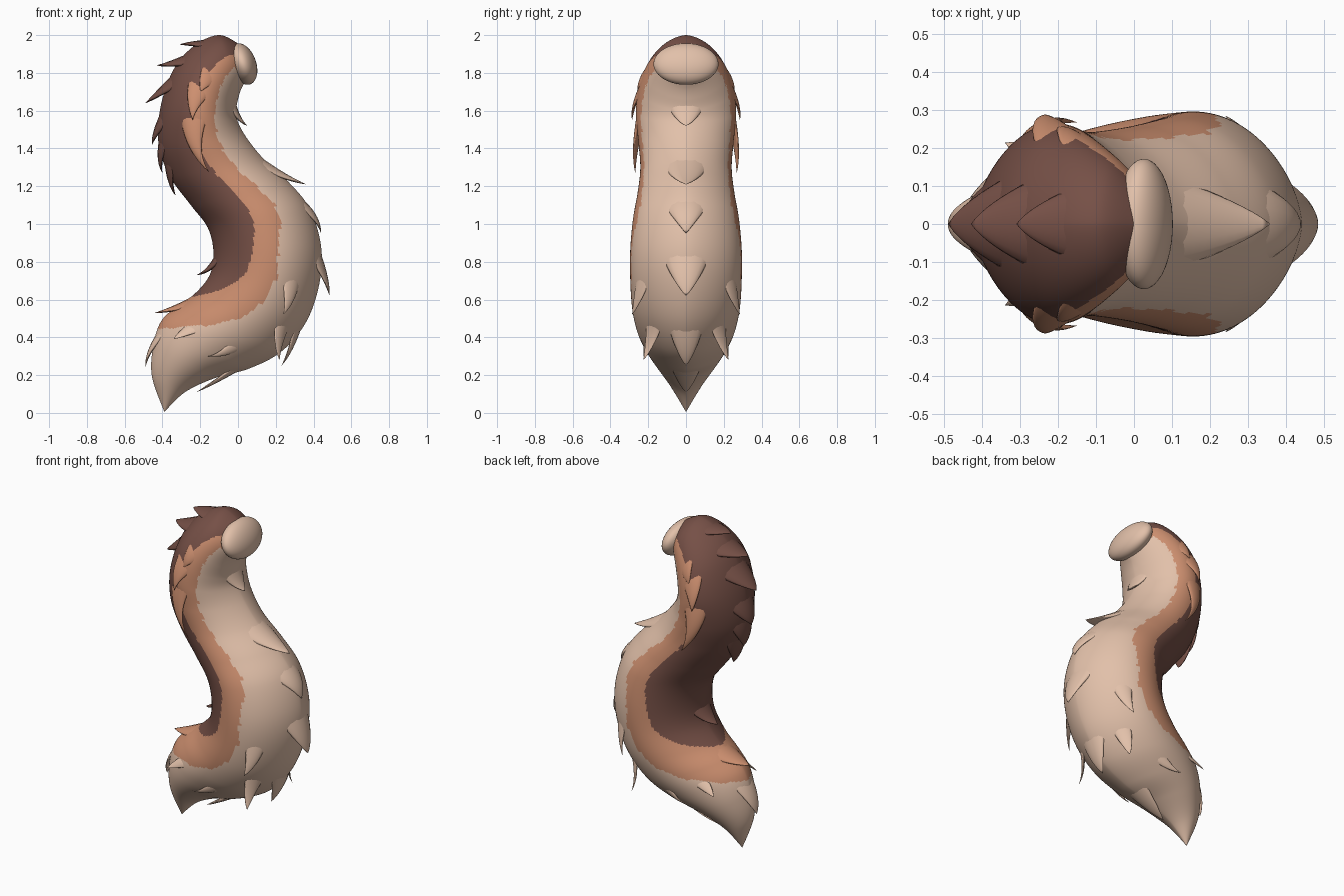
import bpy, bmesh, math
from mathutils import Vector

if "Cube" in bpy.data.objects:
    bpy.data.objects.remove(bpy.data.objects["Cube"])


def material(name, rgb):
    m = bpy.data.materials.new(name)
    m.diffuse_color = (*rgb, 1)
    m.use_nodes = True
    m.node_tree.nodes["Principled BSDF"].inputs["Base Color"].default_value = m.diffuse_color
    return m


DARK = material("dark brown fur", (0.18, 0.08, 0.062))
ORANGE = material("orange brown fur", (0.61, 0.275, 0.16))
CREAM = material("cream fur", (0.76, 0.53, 0.40))
MATS = [DARK, ORANGE, CREAM]

# Tail sections: back x,z / belly x,z / half width / end of dark / end of orange
SECTIONS = [
    (0.01, 1.95, 0.04, 1.76, 0.10, 0.30, 0.60),
    (-0.10, 2.00, 0.015, 1.71, 0.165, 0.38, 0.62),
    (-0.23, 1.945, 0.00, 1.66, 0.217, 0.42, 0.66),
    (-0.34, 1.82, -0.01, 1.60, 0.253, 0.42, 0.70),
    (-0.41, 1.62, 0.00, 1.54, 0.265, 0.42, 0.70),
    (-0.42, 1.42, 0.05, 1.45, 0.252, 0.43, 0.68),
    (-0.36, 1.25, 0.14, 1.34, 0.242, 0.45, 0.68),
    (-0.25, 1.10, 0.27, 1.22, 0.257, 0.46, 0.70),
    (-0.16, 0.98, 0.38, 1.08, 0.28, 0.44, 0.70),
    (-0.13, 0.85, 0.44, 0.88, 0.295, 0.36, 0.60),
    (-0.15, 0.73, 0.43, 0.68, 0.295, 0.29, 0.60),
    (-0.23, 0.63, 0.36, 0.48, 0.285, 0.05, 0.54),
    (-0.33, 0.56, 0.23, 0.325, 0.26, -0.2, 0.38),
    (-0.41, 0.48, 0.06, 0.235, 0.22, -0.2, 0.12),
    (-0.45, 0.35, -0.12, 0.185, 0.165, -0.2, -0.2),
    (-0.455, 0.19, -0.28, 0.11, 0.085, -0.2, -0.2),
    (-0.39, 0.005, -0.39, 0.005, 0.0, -0.2, -0.2),
]
LAST = len(SECTIONS) - 1


def section(t):
    """Smooth interpolation of the section values at position t."""
    i = min(int(t), LAST - 1)
    u = t - i
    p = [SECTIONS[min(max(i + k, 0), LAST)] for k in (-1, 0, 1, 2)]
    return [0.5 * (2 * b + (c - a) * u + (2 * a - 5 * b + 4 * c - d) * u * u
                   + (3 * b - a - 3 * c + d) * u ** 3) for a, b, c, d in zip(*p)]


def surface(t, deg):
    """Point on the tail: 0 degrees is the back, 180 the belly, 90 the front side."""
    lx, lz, rx, rz, w = section(t)[:5]
    c, s = math.cos(math.radians(deg)), math.sin(math.radians(deg))
    s *= abs(s) ** 0.25  # slightly pointed towards back and belly
    return Vector(((lx + rx) / 2 + (lx - rx) / 2 * c, -w * s,
                   (lz + rz) / 2 + (lz - rz) / 2 * c))


def loft(name, rings, mats, rule=None, tip=None):
    """Skin closed rings into a smooth mesh, optionally ending in a point."""
    bm = bmesh.new()
    rows = [[bm.verts.new(p) for p in r] for r in rings]
    n = len(rows[0])
    for i in range(len(rows) - 1):
        for j in range(n):
            k = (j + 1) % n
            f = bm.faces.new((rows[i][j], rows[i][k], rows[i + 1][k], rows[i + 1][j]))
            if rule:
                f.material_index = rule(i, j)
    bm.faces.new(rows[0])
    if tip is not None:
        v = bm.verts.new(tip)
        for j in range(n):
            f = bm.faces.new((rows[-1][j], rows[-1][(j + 1) % n], v))
            if rule:
                f.material_index = rule(len(rows) - 1, j)
    bmesh.ops.recalc_face_normals(bm, faces=bm.faces)
    for f in bm.faces:
        f.smooth = True
    me = bpy.data.meshes.new(name)
    bm.to_mesh(me)
    bm.free()
    for m in mats:
        me.materials.append(m)
    ob = bpy.data.objects.new(name, me)
    bpy.context.collection.objects.link(ob)
    return ob


# Tail body, striped by position between back and belly with a ragged edge
STEPS, AROUND = 14, 160


def stripe(i, j):
    t = (i + 0.5) / STEPS
    f = (1 - math.cos(2 * math.pi * (j + 0.5) / AROUND)) / 2
    dark, orange = section(min(t, LAST))[5:]
    rag = 0.03 * ((t * 1.3) % 1 - 0.5)
    return 0 if f < dark + rag * 0.3 else 1 if f < orange + rag else 2


rings = [[surface(i / STEPS, 360 * j / AROUND) for j in range(AROUND)]
         for i in range(LAST * STEPS)]
loft("tail_body", rings, MATS, stripe, surface(LAST, 0))


# Fur tufts: broad curved flaps that grow out of the tail and flick to a tip
def tuft(name, t, deg, tip, width, mat):
    base, tip = surface(t, deg), Vector(tip)
    along = (surface(t + 0.1, deg) - surface(t - 0.1, deg)).normalized()
    side = (surface(t, deg + 4) - surface(t, deg - 4)).normalized()
    out = along.cross(side).normalized()
    if out.dot(base - (surface(t, 0) + surface(t, 180)) / 2) < 0:
        out = -out
    size = (tip - base).length
    start = base - out * (0.02 + width * 0.25) - along * 0.04
    mid = base + along * size * 0.6 + out * 0.010
    rows = []
    for i in range(12):
        s = i / 12
        c = start * (1 - s) ** 2 + mid * 2 * s * (1 - s) + tip * s * s
        tan = ((mid - start) * (1 - s) + (tip - mid) * s).normalized()
        up = tan.cross(side).normalized()
        k = width * (1 - s) ** 0.9
        ring = []
        for j in range(16):
            a = 2 * math.pi * j / 16
            x = k * math.cos(a)
            # edges droop to hug the round tail
            ring.append(c + side * x + up * k * 0.22 * math.sin(a) - out * x * x * 2)
        rows.append(ring)
    loft(name, rows, [mat], None, tip)


BACK = [  # position, tip x, tip z, half width, colour
    (1.5, -0.31, 1.95, 0.12, DARK), (2.4, -0.43, 1.84, 0.16, DARK),
    (3.1, -0.49, 1.64, 0.18, DARK), (4.1, -0.455, 1.42, 0.17, DARK),
    (4.7, -0.40, 1.27, 0.15, DARK), (5.4, -0.33, 1.15, 0.14, DARK),
    (9.2, -0.22, 0.73, 0.12, DARK), (10.9, -0.44, 0.53, 0.15, ORANGE),
    (13.2, -0.49, 0.24, 0.11, CREAM)]
BELLY = [
    (2.5, 0.05, 1.52, 0.13), (5.6, 0.36, 1.21, 0.16), (7.3, 0.44, 0.95, 0.16),
    (9.0, 0.485, 0.62, 0.16), (11.0, 0.23, 0.25, 0.12), (13.1, -0.22, 0.11, 0.10)]
SIDE = [  # position, angle, tip, half width, colour
    (1.8, 82, (-0.20, 0.255, 1.70), 0.09, ORANGE),
    (2.5, 78, (-0.24, 0.285, 1.55), 0.10, ORANGE),
    (3.5, 78, (-0.15, 0.268, 1.27), 0.10, ORANGE),
    (9.6, 122, (0.24, 0.285, 0.52), 0.08, CREAM),
    (11.1, 135, (0.22, 0.225, 0.28), 0.07, CREAM),
    (12.2, 115, (-0.16, 0.225, 0.30), 0.06, CREAM),
    (12.4, 62, (-0.34, 0.215, 0.39), 0.06, CREAM)]
for i, (t, x, z, w, m) in enumerate(BACK):
    tuft(f"back_tuft_{i + 1}", t, 0, (x, 0, z), w, m)
for i, (t, x, z, w) in enumerate(BELLY):
    tuft(f"belly_tuft_{i + 1}", t, 180, (x, 0, z), w, CREAM)
for i, (t, a, (x, y, z), w, m) in enumerate(SIDE):
    for sign, label in ((1, "front"), (-1, "rear")):
        tuft(f"{label}_side_tuft_{i + 1}", t, sign * a, (x, -sign * y, z), w, m)

# Rounded cream stub where the tail attaches
bpy.ops.mesh.primitive_uv_sphere_add(segments=40, ring_count=24, radius=1,
                                     location=(0.026, 0, 1.847),
                                     rotation=(0, math.radians(-20), 0))
stub = bpy.context.object
stub.name = "attachment_stub"
stub.scale = (0.07, 0.172, 0.114)
stub.data.materials.append(CREAM)
bpy.ops.object.shade_smooth()
